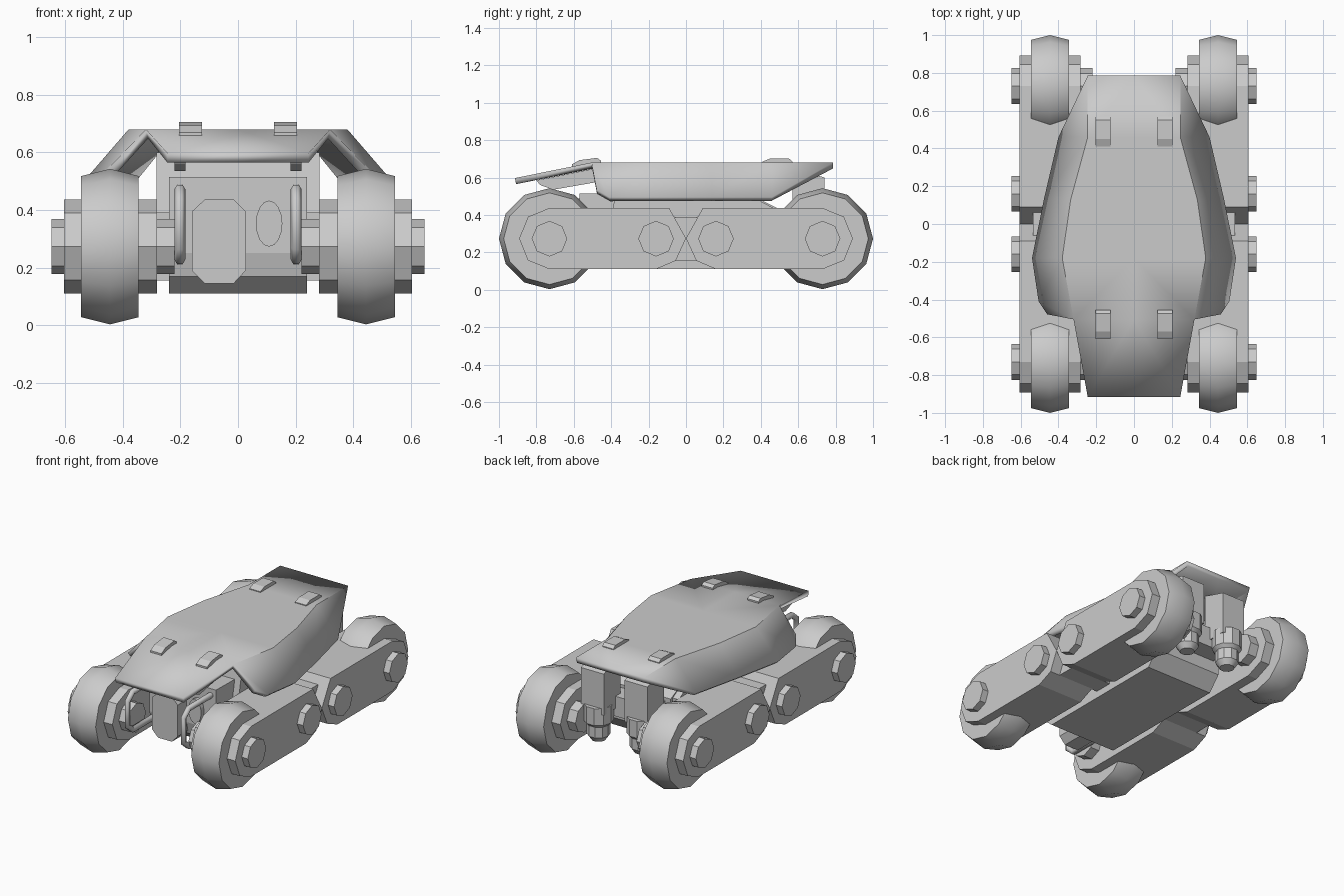
import bpy, bmesh, math

if "Cube" in bpy.data.objects:
    bpy.data.objects.remove(bpy.data.objects["Cube"])


def finish(name, bm, mirror="", smooth=None):
    bmesh.ops.recalc_face_normals(bm, faces=bm.faces)
    me = bpy.data.meshes.new(name)
    bm.to_mesh(me)
    bm.free()
    ob = bpy.data.objects.new(name, me)
    bpy.context.collection.objects.link(ob)
    if mirror:
        m = ob.modifiers.new("Mirror", "MIRROR")
        m.use_axis = ("x" in mirror, "y" in mirror, False)
    if smooth:
        bpy.ops.object.select_all(action="DESELECT")
        ob.select_set(True)
        bpy.context.view_layer.objects.active = ob
        bpy.ops.object.shade_smooth_by_angle(angle=math.radians(smooth))
    return ob


def loft(name, rings, mirror="", smooth=None):
    """Skin a row of equal-sized rings and cap both ends."""
    bm = bmesh.new()
    vs = [[bm.verts.new(p) for p in r] for r in rings]
    n = len(vs[0])
    for a, b in zip(vs, vs[1:]):
        for i in range(n):
            bm.faces.new((a[i], a[(i + 1) % n], b[(i + 1) % n], b[i]))
    bm.faces.new(vs[0])
    bm.faces.new(vs[-1])
    return finish(name, bm, mirror, smooth)


def prism(name, profile, x0, x1, mirror=""):
    """Extrude a (y, z) profile along x."""
    return loft(name, [[(x, y, z) for y, z in profile] for x in (x0, x1)], mirror)


def box(name, x0, x1, y0, y1, z0, z1, mirror=""):
    return prism(name, [(y0, z0), (y1, z0), (y1, z1), (y0, z1)], x0, x1, mirror)


def circle(n, r):
    return [(r * math.cos(2 * math.pi * i / n), r * math.sin(2 * math.pi * i / n))
            for i in range(n)]


def x_lathe(name, n, y, z, steps, mirror="", smooth=None):
    return loft(name, [[(x, y + a, z + b) for a, b in circle(n, r)] for x, r in steps],
                mirror, smooth)


def z_lathe(name, n, x, y, steps, mirror="", smooth=None):
    return loft(name, [[(x + a, y + b, z) for a, b in circle(n, r)] for z, r in steps],
                mirror, smooth)


HUB_Z = 0.273

# Four wheels
x_lathe("wheel", 12, -0.73, HUB_Z, [(0.345, 0.245), (0.445, 0.27), (0.545, 0.245)], "xy", 35)

# Four swing arms with faceted ends, plus their pivots
prism("swing_arm", [(-0.73, 0.437), (-0.845, 0.39), (-0.892, 0.273), (-0.845, 0.157),
                    (-0.73, 0.11), (-0.16, 0.11), (-0.055, 0.155), (0, 0.275),
                    (-0.09, 0.437)], 0.282, 0.605, "xy")
for name, y in (("wheel_axle", -0.73), ("arm_pivot", -0.16)):
    x_lathe(name, 8, y, HUB_Z, [(0.22, 0.095), (0.648, 0.095)], "xy")

# Hull
prism("hull", [(-0.57, 0.515), (-0.57, 0.25), (-0.55, 0.17), (-0.48, 0.11), (0.42, 0.11),
               (0.5, 0.2), (0.5, 0.43), (0.36, 0.5)], -0.24, 0.24)
prism("hull_shoulder", [(-0.4, 0.39), (0.48, 0.39), (0.48, 0.43), (0.35, 0.5),
                        (0.3, 0.6), (-0.36, 0.6)], -0.283, 0.283)
box("cross_block", -0.535, 0.535, -0.06, 0.06, 0.155, 0.39)

# Hood: half of the panel and its flared skirt, mirrored and thickened
top = [(0.245, 0.785, 0.68), (0.245, 0.46, 0.68), (0.335, 0.13, 0.68),
       (0.38, -0.18, 0.68), (0.32, -0.505, 0.68), (0.245, -0.915, 0.597)]
hem = [(0.4, 0.46, 0.495), (0.475, 0.14, 0.495), (0.54, -0.18, 0.495),
       (0.505, -0.41, 0.495), (0.46, -0.478, 0.535)]
bm = bmesh.new()
t = [bm.verts.new(p) for p in top]
c = [bm.verts.new((0, p[1], p[2])) for p in top]
h = [bm.verts.new(p) for p in hem]
for i in range(5):
    bm.faces.new((c[i], c[i + 1], t[i + 1], t[i]))
for f in ((t[0], t[1], h[0]), (t[1], t[2], h[1], h[0]), (t[2], t[3], h[2], h[1]),
          (t[3], h[3], h[2]), (t[3], t[4], h[3]), (t[4], h[4], h[3])):
    bm.faces.new(f)
hood = finish("hood", bm, "x", 20)
if hood.data.polygons[0].normal.z < 0:
    hood.data.flip_normals()
solid = hood.modifiers.new("Thickness", "SOLIDIFY")
solid.thickness = 0.033
solid.offset = -1

# Hood latches, rear and front pairs
prism("rear_latch", [(0.41, 0.67), (0.41, 0.685), (0.45, 0.702), (0.55, 0.702),
                     (0.57, 0.685), (0.57, 0.67)], 0.125, 0.205, "x")
prism("front_latch", [(-0.61, 0.65), (-0.61, 0.67), (-0.57, 0.693), (-0.475, 0.705),
                      (-0.455, 0.69), (-0.455, 0.67)], 0.125, 0.205, "x")

# Brackets holding the front of the hood
prism("hood_bracket", [(-0.8, 0.585), (-0.78, 0.56), (-0.71, 0.535), (-0.48, 0.575),
                       (-0.48, 0.65)], 0.182, 0.22, "x")

# Front equipment case and oval lamp
case = [(-0.16, 0.19), (-0.115, 0.145), (-0.015, 0.145), (0.027, 0.19), (0.027, 0.395),
        (-0.015, 0.437), (-0.115, 0.437), (-0.16, 0.395)]
loft("front_case", [[(x, y, z) for x, z in case] for y in (-0.5, -0.66)])
loft("front_lamp", [[(0.108 + 0.46 * a, y, 0.353 + 0.8 * b) for a, b in circle(16, 0.1)]
                    for y in (-0.5, -0.6)])

# Grab bars on the nose
curve = bpy.data.curves.new("grab_bar", "CURVE")
curve.dimensions = "3D"
curve.bevel_depth = 0.019
curve.bevel_resolution = 1
curve.use_fill_caps = True
path = [(-0.55, 0.472), (-0.8, 0.472), (-0.85, 0.43), (-0.85, 0.27), (-0.8, 0.228), (-0.54, 0.228)]
s = curve.splines.new("POLY")
s.points.add(len(path) - 1)
for p, (y, z) in zip(s.points, path):
    p.co = (0.202, y, z, 1)
bar = bpy.data.objects.new("grab_bar", curve)
bpy.context.collection.objects.link(bar)
bar.modifiers.new("Mirror", "MIRROR")

# Rear exhaust boxes with downward pipes
box("rear_link", -0.2, 0.2, 0.45, 0.62, 0.28, 0.41)
prism("exhaust_box", [(0.57, 0.33), (0.74, 0.33), (0.74, 0.6), (0.57, 0.65)],
      0.075, 0.24, "x")
z_lathe("exhaust_pipe", 10, 0.155, 0.68,
        [(0.37, 0.09), (0.26, 0.09), (0.24, 0.07), (0.17, 0.07), (0.135, 0.045)], "x", 30)
